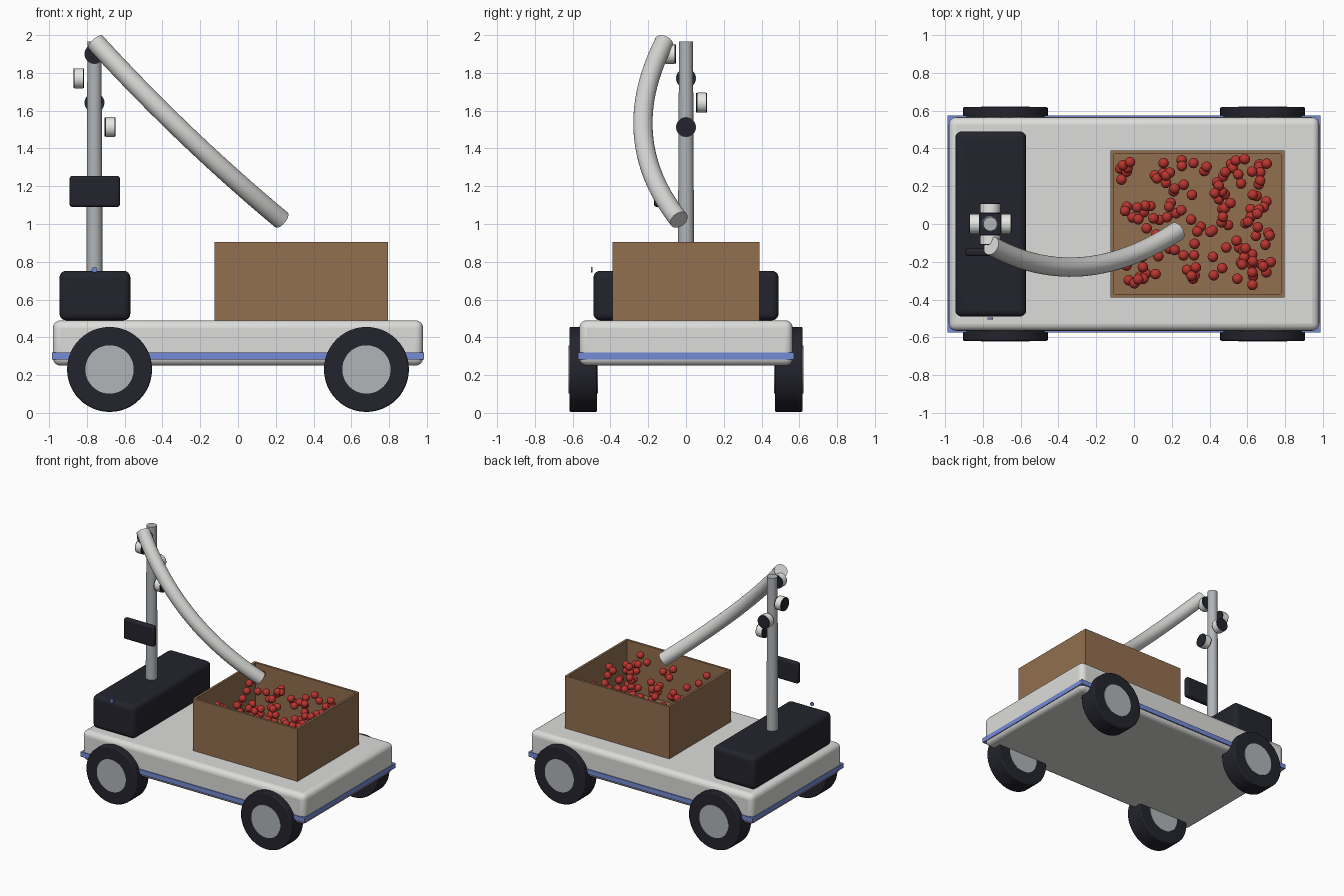
import bpy, bmesh, math, random
from mathutils import Vector, Matrix

cube = bpy.data.objects.get("Cube")
if cube:
    bpy.data.objects.remove(cube, do_unlink=True)


def material(name, r, g, b):
    m = bpy.data.materials.new(name)
    m.use_nodes = True
    m.diffuse_color = (r, g, b, 1)
    m.node_tree.nodes["Principled BSDF"].inputs["Base Color"].default_value = (r, g, b, 1)
    return m


BODY = material("body light grey", 0.72, 0.72, 0.71)
BLUE = material("trim blue", 0.18, 0.26, 0.68)
DARK = material("dark navy", 0.017, 0.017, 0.027)
METAL = material("metal grey", 0.44, 0.46, 0.48)
WOOD = material("crate brown", 0.29, 0.16, 0.08)
RED = material("fruit red", 0.48, 0.035, 0.028)
WHITE = material("camera white", 0.80, 0.80, 0.78)
HOSE = material("hose grey", 0.66, 0.66, 0.65)


def finish(bm, name, mat, bevel=0, segments=3, smooth=True):
    mesh = bpy.data.meshes.new(name)
    bm.to_mesh(mesh)
    bm.free()
    ob = bpy.data.objects.new(name, mesh)
    bpy.context.collection.objects.link(ob)
    mesh.materials.append(mat)
    if bevel:
        mod = ob.modifiers.new("Bevel", "BEVEL")
        mod.width, mod.segments = bevel, segments
        mod.limit_method = "ANGLE"
    if smooth:
        bpy.ops.object.select_all(action="DESELECT")
        ob.select_set(True)
        bpy.context.view_layer.objects.active = ob
        bpy.ops.object.shade_smooth_by_angle(angle=math.radians(35))
    return ob


def add_box(bm, lo, hi):
    lo, hi = Vector(lo), Vector(hi)
    size = Matrix.Diagonal((*(hi - lo), 1))
    bmesh.ops.create_cube(bm, size=1, matrix=Matrix.Translation((lo + hi) / 2) @ size)


def box(name, lo, hi, mat, bevel=0, segments=3):
    bm = bmesh.new()
    add_box(bm, lo, hi)
    return finish(bm, name, mat, bevel, segments, bevel > 0)


def rod(name, a, b, radius, mat, top=None, sides=48, bevel=0):
    """Cylinder or cone running from point a to point b."""
    a, b = Vector(a), Vector(b)
    turn = (b - a).to_track_quat("Z", "Y").to_matrix().to_4x4()
    bm = bmesh.new()
    bmesh.ops.create_cone(bm, cap_ends=True, segments=sides, radius1=radius,
                          radius2=radius if top is None else top, depth=(b - a).length,
                          matrix=Matrix.Translation((a + b) / 2) @ turn)
    return finish(bm, name, mat, bevel, 2)


# Chassis and bumper strip
box("chassis", (-0.98, -0.565, 0.25), (0.98, 0.565, 0.49), BODY, 0.04, 4)
box("bumper_strip", (-0.985, -0.573, 0.283), (0.985, 0.573, 0.32), BLUE)

# Wheels
for x, end in ((-0.68, "rear"), (0.68, "front")):
    for s, side in ((-1, "right"), (1, "left")):
        rod(f"{end}_{side}_tyre", (x, s * 0.47, 0.23), (x, s * 0.618, 0.23), 0.225, DARK, bevel=0.008)
        rod(f"{end}_{side}_hub", (x, s * 0.467, 0.23), (x, s * 0.621, 0.23), 0.128, METAL)

# Battery housing with its status light
box("battery_housing", (-0.945, -0.49, 0.49), (-0.57, 0.49, 0.752), DARK, 0.035, 4)
rod("status_light", (-0.76, -0.504, 0.758), (-0.76, -0.494, 0.758), 0.015, BLUE, sides=20)

# Mast and control screen
rod("mast", (-0.76, 0, 0.6), (-0.76, 0, 1.965), 0.044, METAL, top=0.037)
box("control_screen", (-0.892, -0.17, 1.09), (-0.625, -0.128, 1.255), DARK, 0.015)

# Four cameras spiralling down the mast
for i, name in enumerate(("front", "right", "back", "left")):
    angle = -math.pi / 2 * (i + 1)
    d = Vector((math.cos(angle), math.sin(angle), 0))
    c = Vector((-0.76, 0, 1.9 - 0.129 * i)) + d * 0.083
    rod(f"{name}_camera_body", c - d * 0.023, c + d * 0.023, 0.053, WHITE, sides=32)
    rod(f"{name}_camera_lens", c - d * 0.029, c + d * 0.029, 0.051, DARK, sides=32)

# Delivery hose swept along a curved path
start, bend, stop = (Vector(p) for p in ((-0.755, -0.115, 1.963), (-0.285, -0.375, 1.45), (0.23, -0.037, 1.022)))
steps, sides = 28, 28
bm = bmesh.new()
rings = []
for k in range(steps + 1):
    t = k / steps
    p = start * (1 - t) ** 2 + bend * 2 * t * (1 - t) + stop * t * t
    along = ((bend - start) * (1 - t) + (stop - bend) * t).normalized()
    u = along.cross(Vector((0, 1, 0))).normalized()
    v = along.cross(u)
    rings.append([bm.verts.new(p + 0.051 * (u * math.cos(a) + v * math.sin(a)))
                  for a in (2 * math.pi * j / sides for j in range(sides))])
for r0, r1 in zip(rings, rings[1:]):
    for j in range(sides):
        n = (j + 1) % sides
        bm.faces.new((r0[j], r0[n], r1[n], r1[j]))
bm.faces.new(rings[0])
bm.faces.new(rings[-1])
bmesh.ops.recalc_face_normals(bm, faces=bm.faces)
finish(bm, "delivery_hose", HOSE)

# Open crate: floor and four walls
X0, X1, Y, Z0, Z1, W = -0.125, 0.795, 0.388, 0.488, 0.905, 0.018
bm = bmesh.new()
add_box(bm, (X0, -Y, Z0), (X1, Y, Z0 + W))
for s in (-1, 1):
    add_box(bm, (X0, s * Y, Z0 + W), (X1, s * (Y - W), Z1))
for a, b in ((X0, X0 + W), (X1 - W, X1)):
    add_box(bm, (a, W - Y, Z0 + W), (b, Y - W, Z1))
bmesh.ops.recalc_face_normals(bm, faces=bm.faces)
finish(bm, "crate", WOOD, smooth=False)

# Loose fruit in the crate
random.seed(4)
bm = bmesh.new()
for _ in range(135):
    spot = (random.uniform(-0.075, 0.725), random.uniform(-0.335, 0.345), random.uniform(0.55, 0.855))
    bmesh.ops.create_uvsphere(bm, u_segments=16, v_segments=10, radius=0.028,
                              matrix=Matrix.Translation(spot))
finish(bm, "fruit", RED)
